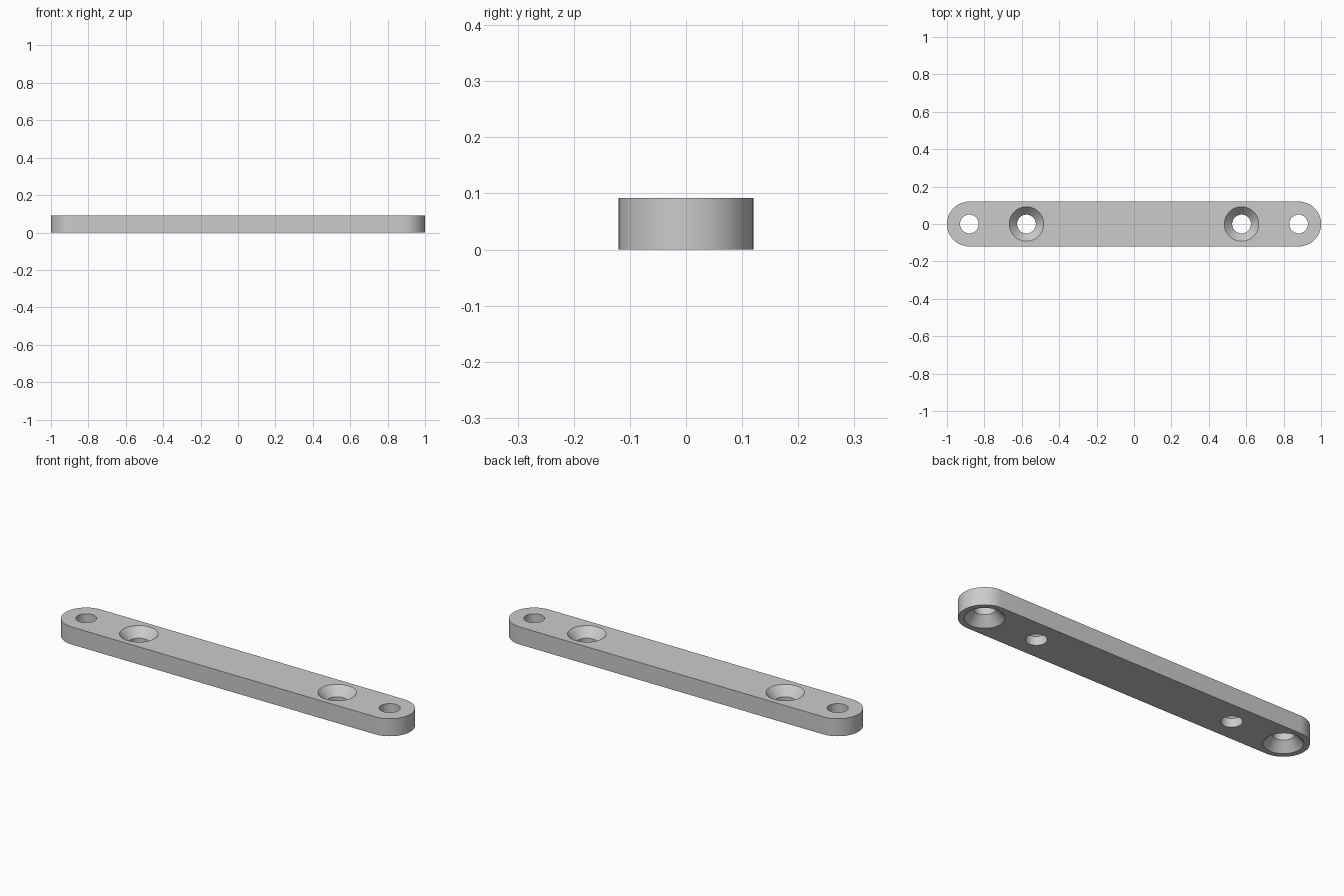
import bpy, bmesh
from math import cos, sin, pi, radians

LENGTH, RADIUS, THICK = 2.0, 0.12, 0.092
HOLE, SINK, DEPTH = 0.05, 0.092, 0.046
SEGMENTS = 64

cube = bpy.data.objects.get("Cube")
if cube:
    bpy.data.objects.remove(cube, do_unlink=True)

grey = bpy.data.materials.new("plain grey")
grey.use_nodes = True
grey.diffuse_color = (0.6, 0.6, 0.6, 1)
grey.node_tree.nodes["Principled BSDF"].inputs["Base Color"].default_value = (0.6, 0.6, 0.6, 1)


def add_object(name, bm):
    bmesh.ops.recalc_face_normals(bm, faces=bm.faces[:])
    mesh = bpy.data.meshes.new(name)
    bm.to_mesh(mesh)
    bm.free()
    mesh.materials.append(grey)
    obj = bpy.data.objects.new(name, mesh)
    bpy.context.collection.objects.link(obj)
    return obj


def make_bar():
    # Rounded-end outline, extruded to the bar thickness
    bm = bmesh.new()
    half = LENGTH / 2 - RADIUS
    outline = []
    for side, start in ((1, -pi / 2), (-1, pi / 2)):
        for i in range(SEGMENTS // 2 + 1):
            a = start + 2 * pi * i / SEGMENTS
            outline.append(bm.verts.new((side * half + RADIUS * cos(a), RADIUS * sin(a), 0)))
    face = bm.faces.new(outline)
    top = bmesh.ops.extrude_face_region(bm, geom=[face])
    moved = [v for v in top["geom"] if isinstance(v, bmesh.types.BMVert)]
    bmesh.ops.translate(bm, verts=moved, vec=(0, 0, THICK))
    return add_object("mounting_bar", bm)


def make_cutter(name, x, from_top):
    # Revolved screw hole: straight bore that flares to a countersink
    over = 0.02
    flare = (SINK - HOLE) / DEPTH
    profile = [(HOLE, -over), (HOLE, THICK - DEPTH), (SINK + flare * over, THICK + over)]
    bm = bmesh.new()
    rings = []
    for r, z in profile:
        height = z if from_top else THICK - z
        rings.append([bm.verts.new((x + r * cos(2 * pi * i / SEGMENTS),
                                    r * sin(2 * pi * i / SEGMENTS), height))
                      for i in range(SEGMENTS)])
    for low, high in zip(rings, rings[1:]):
        for i in range(SEGMENTS):
            j = (i + 1) % SEGMENTS
            bm.faces.new((low[i], low[j], high[j], high[i]))
    bm.faces.new(rings[0])
    bm.faces.new(rings[-1])
    return add_object(name, bm)


bar = make_bar()

# Inner holes are countersunk from the top, end holes from the underside
for label, x, from_top in (("inner", 0.575, True), ("end", 0.88, False)):
    for side, sign in (("left", 1), ("right", -1)):
        cutter = make_cutter(f"{side}_{label}_hole_cutter", sign * x, from_top)
        cut = bar.modifiers.new(cutter.name, 'BOOLEAN')
        cut.operation = 'DIFFERENCE'
        cut.solver = 'EXACT'
        cut.object = cutter

# Apply the cuts, then discard the cutters
bpy.context.view_layer.objects.active = bar
bar.select_set(True)
for cut in list(bar.modifiers):
    cutter = cut.object
    bpy.ops.object.modifier_apply(modifier=cut.name)
    bpy.data.objects.remove(cutter, do_unlink=True)

bpy.ops.object.select_all(action='DESELECT')
bar.select_set(True)
bpy.ops.object.shade_smooth_by_angle(angle=radians(30))
